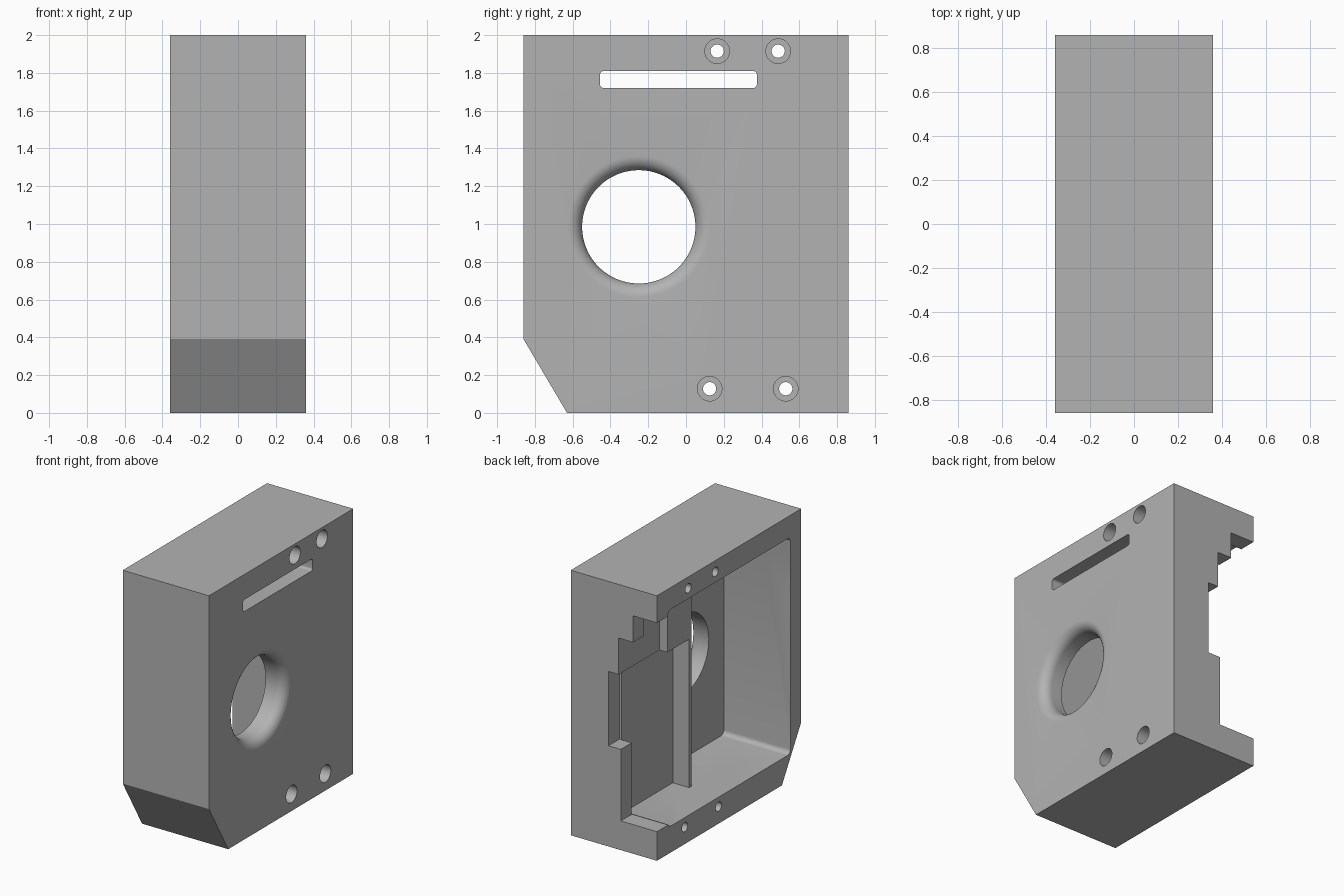
import bpy, bmesh, math
from mathutils import Matrix, Vector

old = bpy.data.objects.get("Cube")
if old:
    bpy.data.objects.remove(old, do_unlink=True)

grey = bpy.data.materials.new("plain_grey")
grey.use_nodes = True
grey.diffuse_color = (0.45, 0.45, 0.45, 1)
grey.node_tree.nodes["Principled BSDF"].inputs["Base Color"].default_value = grey.diffuse_color

HX, HY = 0.36, 0.86          # half width and half depth
IN = 0.73                    # half depth of the cavity
LOW, HIGH = 0.2, 1.835       # cavity bottom and top
OUT = HX + 0.1               # overshoot for cutters


def to_object(name, bm):
    bmesh.ops.recalc_face_normals(bm, faces=bm.faces)
    mesh = bpy.data.meshes.new(name)
    bm.to_mesh(mesh)
    bm.free()
    mesh.materials.append(grey)
    obj = bpy.data.objects.new(name, mesh)
    bpy.context.collection.objects.link(obj)
    return obj


def prism(name, points, direction):
    """Extrude a closed outline of 3D points along a vector."""
    bm = bmesh.new()
    face = bm.faces.new([bm.verts.new(p) for p in points])
    result = bmesh.ops.extrude_face_region(bm, geom=[face])
    moved = [v for v in result["geom"] if isinstance(v, bmesh.types.BMVert)]
    bmesh.ops.translate(bm, verts=moved, vec=direction)
    return to_object(name, bm)


def box(name, x, y, z, radius=0, rounded=lambda y, z: True):
    """Box between ranges, with chosen edges along x rounded."""
    bm = bmesh.new()
    bmesh.ops.create_cube(bm, size=1)
    for v in bm.verts:
        v.co = Vector([r[0] if c < 0 else r[1] for c, r in zip(v.co, (x, y, z))])
    if radius:
        edges = []
        for e in bm.edges:
            a, b = (v.co for v in e.verts)
            if abs(a.x - b.x) > 0.001 and rounded(a.y, a.z):
                edges.append(e)
        bmesh.ops.bevel(bm, geom=edges, offset=radius, segments=6, profile=0.5, affect="EDGES")
    return to_object(name, bm)


def lathe(name, profile, y, z, steps):
    """Closed solid turned about an axis along x; profile is (x, radius)."""
    bm = bmesh.new()
    rings = []
    for x, r in profile:
        angles = [math.tau * i / steps for i in range(steps)]
        rings.append([bm.verts.new((x, y + r * math.cos(a), z + r * math.sin(a))) for a in angles])
    for a, b in zip(rings, rings[1:]):
        for i in range(steps):
            j = (i + 1) % steps
            bm.faces.new((a[i], a[j], b[j], b[i]))
    bm.faces.new(rings[0])
    bm.faces.new(rings[-1])
    return to_object(name, bm)


def cut(target, cutter):
    cutter.hide_render = True
    mod = target.modifiers.new("cut", "BOOLEAN")
    mod.operation = "DIFFERENCE"
    mod.solver = "EXACT"
    mod.object = cutter
    bpy.context.view_layer.objects.active = target
    bpy.ops.object.modifier_apply(modifier=mod.name)
    bpy.data.objects.remove(cutter, do_unlink=True)


# Outer block with the sloped lower front corner
outline = [(-HY, 2), (-HY, 0.39), (-0.63, 0), (HY, 0), (HY, 2)]
housing = prism("housing", [(-HX, y, z) for y, z in outline], (2 * HX, 0, 0))


# Cavity open to the right side: shallow rim, deep bay, and two shelves
def at_cavity_corner(y, z):
    return abs(y) > IN - 0.01 and (z < LOW + 0.01 or z > HIGH - 0.01)


pockets = [
    ("rim_pocket", -0.107, (-IN, IN), (LOW, HIGH)),
    ("deep_pocket", 0.195, (-IN, 0.09), (LOW, HIGH)),
    ("lower_pocket", 0.03, (0.115, IN), (LOW, 1.32)),
    ("upper_pocket", -0.04, (0.375, IN), (1.3, HIGH)),
]
for name, depth, ys, zs in pockets:
    cut(housing, box(name, (-OUT, depth), ys, zs, 0.035, at_cavity_corner))

# Stepped opening through the back wall
steps = [(-OUT, 1.795), (-0.16, 1.795), (-0.16, 1.595), (-0.04, 1.595), (-0.04, 1.32),
         (0.045, 1.32), (0.045, 0.76), (-0.058, 0.76), (-0.058, 0.22), (-OUT, 0.22)]
cut(housing, prism("back_opening", [(x, IN - 0.002, z) for x, z in steps], (0, 0.3, 0)))

# Large round opening with a rolled outer lip
lip = 0.075
arc = [math.radians(90 * i / 10) for i in range(11)]
profile = [(0.12, 0.3)]
profile += [(HX - lip + lip * math.sin(t), 0.3 + lip - lip * math.cos(t)) for t in arc]
profile.append((OUT, 0.3 + lip))
cut(housing, lathe("round_opening", profile, -0.25, 0.985, 96))

# Long slot near the top
cut(housing, box("slot", (-0.2, OUT), (-0.455, 0.375), (1.72, 1.81), 0.018))

# Counterbored screw holes
bore = [(OUT, 0.065), (0.11, 0.065), (0.11, 0.035), (-OUT, 0.035)]
for y, z in [(0.165, 1.915), (0.488, 1.915), (0.125, 0.128), (0.528, 0.128)]:
    cut(housing, lathe("screw_hole", bore, y, z, 40))

bpy.ops.object.select_all(action="DESELECT")
housing.select_set(True)
bpy.context.view_layer.objects.active = housing
bpy.ops.object.shade_smooth_by_angle(angle=math.radians(30))
